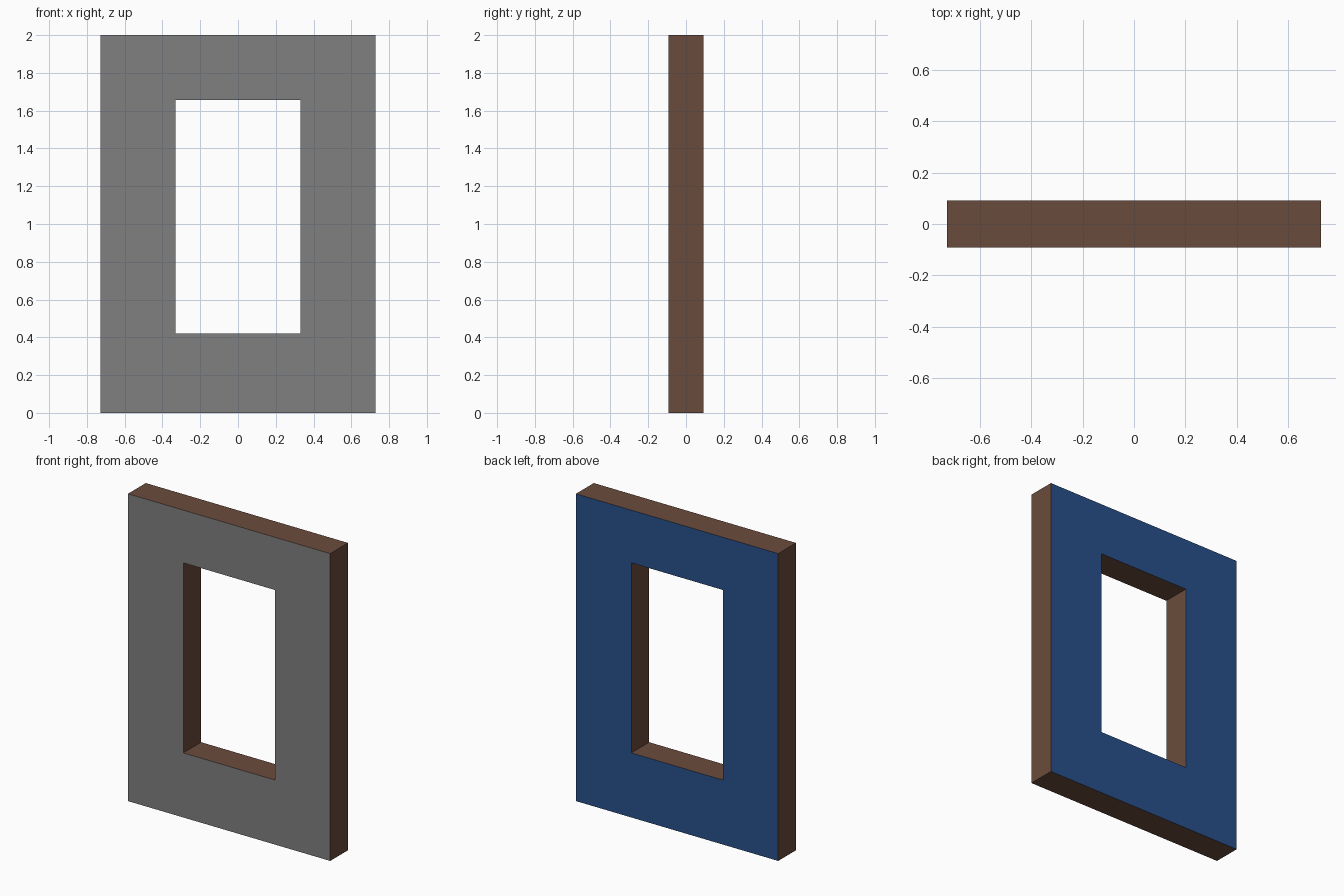
import bpy, bmesh

if "Cube" in bpy.data.objects:
    bpy.data.objects.remove(bpy.data.objects["Cube"])

W, H, T = 0.728, 2.0, 0.0914           # half width, height, half thickness
HX, HZ0, HZ1 = 0.33, 0.42, 1.657       # opening half width, bottom, top


def material(name, srgb):
    m = bpy.data.materials.new(name)
    lin = [((c / 255 + 0.055) / 1.055) ** 2.4 for c in srgb]
    m.diffuse_color = (*lin, 1)
    m.use_nodes = True
    m.node_tree.nodes["Principled BSDF"].inputs["Base Color"].default_value = m.diffuse_color
    return m


def ring(bm, y):
    outer = [(-W, 0), (W, 0), (W, H), (-W, H)]
    inner = [(-HX, HZ0), (HX, HZ0), (HX, HZ1), (-HX, HZ1)]
    return [[bm.verts.new((x, y, z)) for x, z in loop] for loop in (outer, inner)]


# Wall panel with a rectangular opening
bm = bmesh.new()
fo, fi = ring(bm, -T)
bo, bi = ring(bm, T)
for i in range(4):
    j = (i + 1) % 4
    bm.faces.new((fo[i], fo[j], fi[j], fi[i]))   # front
    bm.faces.new((bo[j], bo[i], bi[i], bi[j]))   # back
    bm.faces.new((fo[j], fo[i], bo[i], bo[j]))   # outer edge
    bm.faces.new((fi[i], fi[j], bi[j], bi[i]))   # opening edge
bmesh.ops.recalc_face_normals(bm, faces=bm.faces[:])

# Grey front, blue back, brown edges
for f in bm.faces:
    f.material_index = 0 if f.normal.y < -0.5 else 1 if f.normal.y > 0.5 else 2

me = bpy.data.meshes.new("window_wall")
bm.to_mesh(me)
bm.free()
for name, col in (("grey front", (128, 128, 128)), ("blue back", (40, 81, 140)),
                  ("brown edge", (106, 75, 60))):
    me.materials.append(material(name, col))
bpy.context.collection.objects.link(bpy.data.objects.new("window_wall", me))
